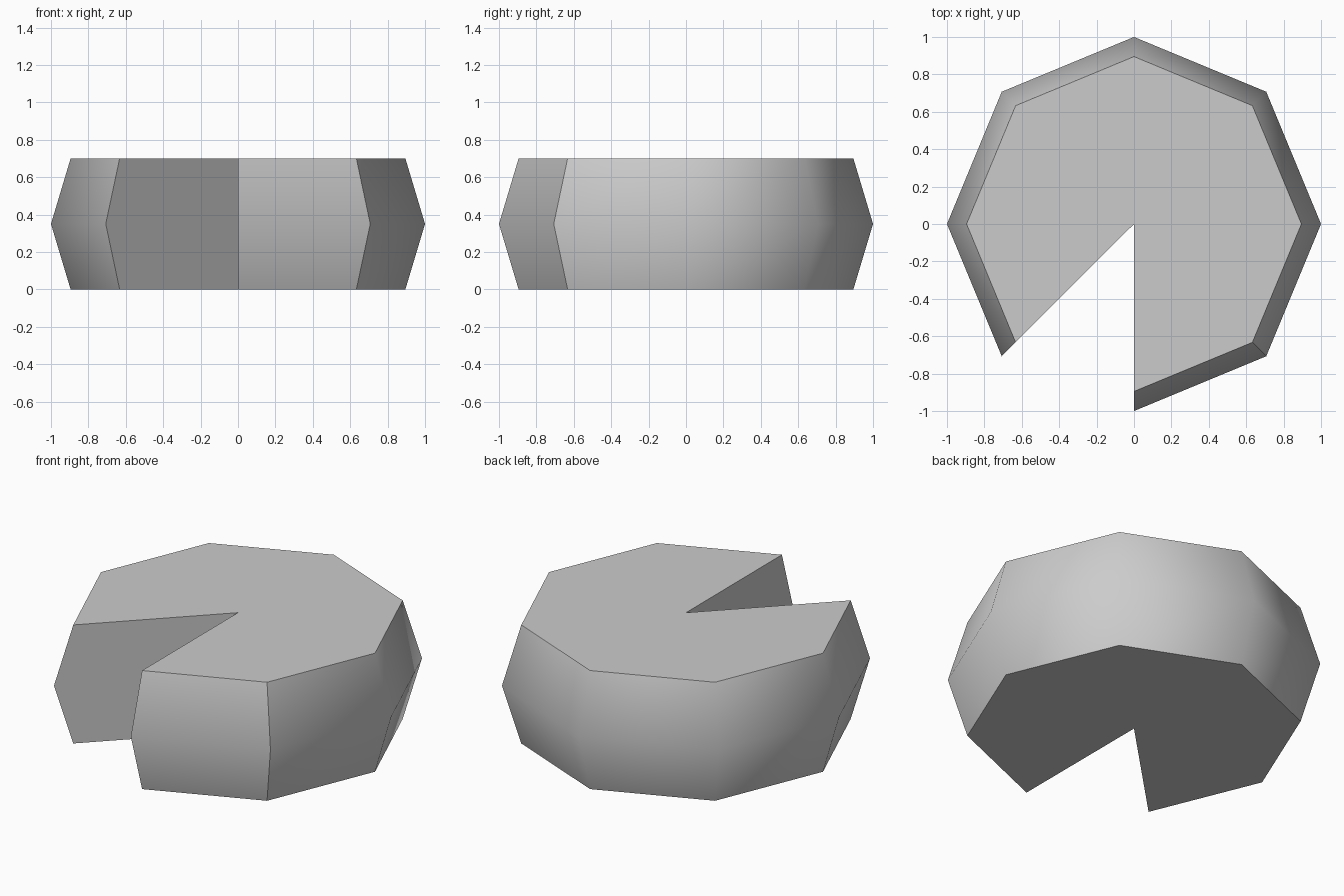
import bpy
import bmesh
from math import cos, sin, pi

cube = bpy.data.objects.get("Cube")
if cube:
    bpy.data.objects.remove(cube, do_unlink=True)

# Plain grey surface
grey = bpy.data.materials.new("plain_grey")
grey.use_nodes = True
colour = (0.6, 0.6, 0.6, 1.0)
grey.diffuse_color = colour
grey.node_tree.nodes["Principled BSDF"].inputs["Base Color"].default_value = colour

HEIGHT = 0.7
SEGMENTS = 8
profile = [(0.895, 0.0), (1.0, HEIGHT / 2), (0.895, HEIGHT)]

bm = bmesh.new()
centre_low = bm.verts.new((0, 0, 0))
centre_high = bm.verts.new((0, 0, HEIGHT))

# Columns of rim points, going round from the front and stopping one segment short
columns = []
for i in range(SEGMENTS):
    a = -pi / 2 + i * 2 * pi / SEGMENTS
    columns.append([bm.verts.new((r * cos(a), r * sin(a), z)) for r, z in profile])

# Bulging rim
rim_faces = []
for a, b in zip(columns, columns[1:]):
    for j in range(len(profile) - 1):
        rim_faces.append(bm.faces.new((a[j], b[j], b[j + 1], a[j + 1])))

# Flat top and bottom, and the two walls of the missing slice
bm.faces.new([centre_high] + [c[-1] for c in columns])
bm.faces.new([centre_low] + [c[0] for c in reversed(columns)])
bm.faces.new([centre_low] + columns[0] + [centre_high])
bm.faces.new([centre_high] + columns[-1][::-1] + [centre_low])
bmesh.ops.recalc_face_normals(bm, faces=bm.faces)

# Smooth rim, with crisp borders and one crisp seam beside the front segment
for f in bm.faces:
    f.smooth = f in rim_faces
seam = set(columns[1])
for e in bm.edges:
    on_rim = all(f in rim_faces for f in e.link_faces)
    e.smooth = on_rim and not set(e.verts) <= seam

mesh = bpy.data.meshes.new("cut_wheel")
bm.to_mesh(mesh)
bm.free()
mesh.materials.append(grey)
wheel = bpy.data.objects.new("cut_wheel", mesh)
bpy.context.scene.collection.objects.link(wheel)
